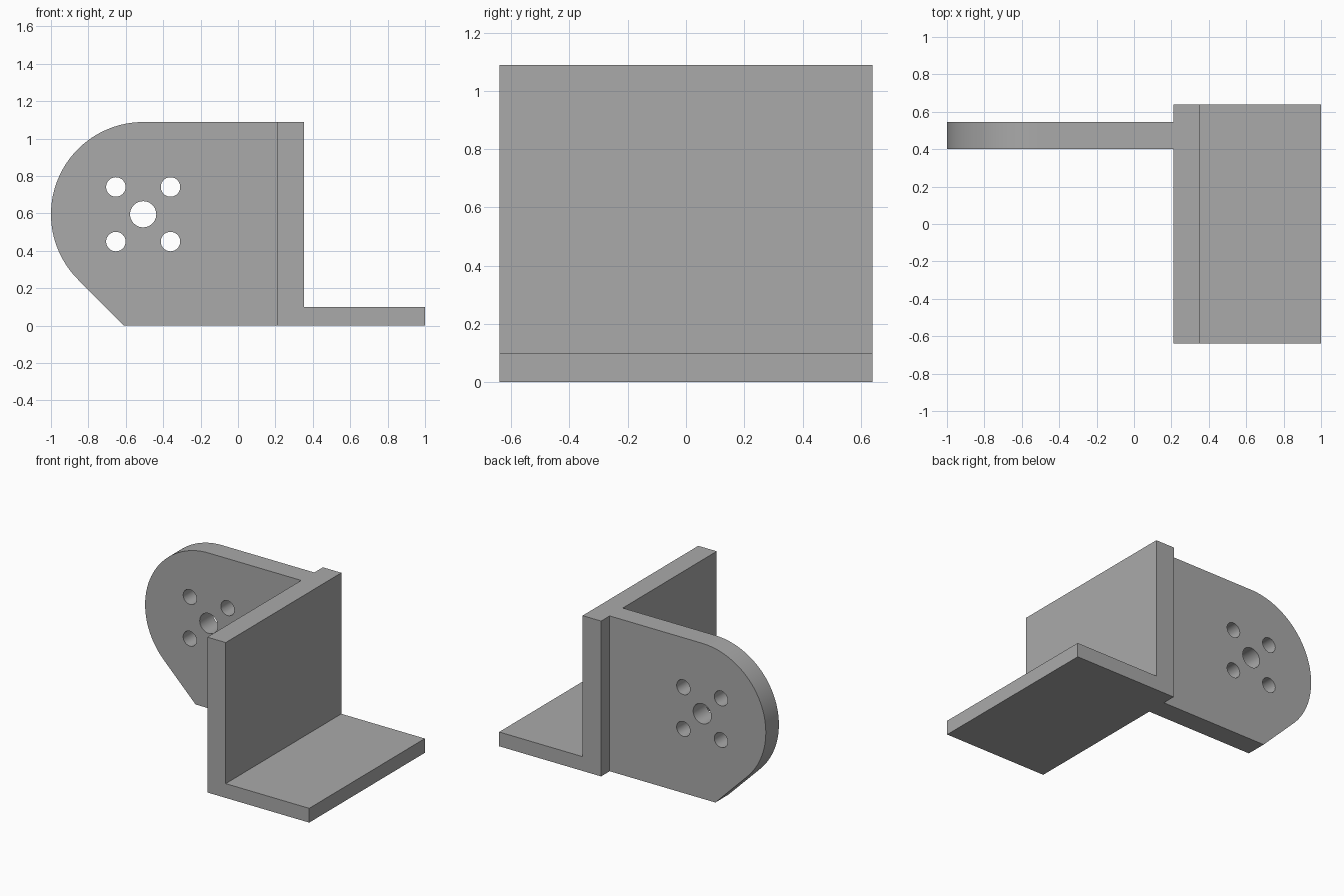
import bpy, bmesh, math
from mathutils import Vector

if "Cube" in bpy.data.objects:
    bpy.data.objects.remove(bpy.data.objects["Cube"])

grey = bpy.data.materials.new("plain_grey")
grey.use_nodes = True
colour = (0.4, 0.4, 0.4, 1)
grey.diffuse_color = colour
grey.node_tree.nodes["Principled BSDF"].inputs["Base Color"].default_value = colour


def extrude_profile(name, points, y0, y1):
    """Solid made from an x-z outline swept from y0 to y1."""
    bm = bmesh.new()
    face = bm.faces.new([bm.verts.new((x, y0, z)) for x, z in points])
    swept = bmesh.ops.extrude_face_region(bm, geom=[face])["geom"]
    verts = [g for g in swept if isinstance(g, bmesh.types.BMVert)]
    bmesh.ops.translate(bm, verts=verts, vec=Vector((0, y1 - y0, 0)))
    bmesh.ops.recalc_face_normals(bm, faces=bm.faces)
    mesh = bpy.data.meshes.new(name)
    bm.to_mesh(mesh)
    bm.free()
    mesh.materials.append(grey)
    obj = bpy.data.objects.new(name, mesh)
    bpy.context.collection.objects.link(obj)
    return obj


def arc(cx, cz, r, start, end, steps):
    angles = [math.radians(start + (end - start) * i / steps) for i in range(steps + 1)]
    return [(cx + r * math.cos(a), cz + r * math.sin(a)) for a in angles]


CX, CZ, R = -0.507, 0.595, 0.493      # rounded end of the mounting plate
TOP = CZ + R
INNER, OUTER = 0.21, 0.353            # the two faces of the upright wall
BACK, FRONT = 0.545, 0.40             # the two faces of the mounting plate

# L-shaped bracket: upright wall and foot
extrude_profile("angle_bracket", [(INNER, 0), (1, 0), (1, 0.1), (OUTER, 0.1),
                                  (OUTER, TOP), (INNER, TOP)], -0.64, 0.64)

# Mounting plate: rounded end running into a 45 degree chamfer
outline = arc(CX, CZ, R, 90, 225, 48)
outline += [(outline[-1][0] + outline[-1][1], 0), (INNER, 0), (INNER, TOP)]
plate = extrude_profile("mounting_plate", outline, FRONT, BACK)

# Bearing hole with four screw holes around it
holes = [(CX, CZ, 0.07)]
holes += [(CX + sx * 0.146, CZ + sz * 0.146, 0.052) for sx in (-1, 1) for sz in (-1, 1)]
for x, z, r in holes:
    cutter = extrude_profile("hole_cutter", arc(x, z, r, 0, 360, 40)[:-1],
                             FRONT - 0.1, BACK + 0.1)
    cutter.hide_render = True
    cutter.hide_set(True)
    cut = plate.modifiers.new("hole", "BOOLEAN")
    cut.operation = "DIFFERENCE"
    cut.solver = "EXACT"
    cut.object = cutter

# Bake the holes, then smooth the round walls and keep the rims sharp
bpy.ops.object.select_all(action="DESELECT")
bpy.context.view_layer.objects.active = plate
plate.select_set(True)
for name in [m.name for m in plate.modifiers]:
    bpy.ops.object.modifier_apply(modifier=name)
bpy.ops.object.shade_smooth_by_angle(angle=math.radians(30))
for obj in [o for o in bpy.data.objects if o.name.startswith("hole_cutter")]:
    bpy.data.objects.remove(obj)
